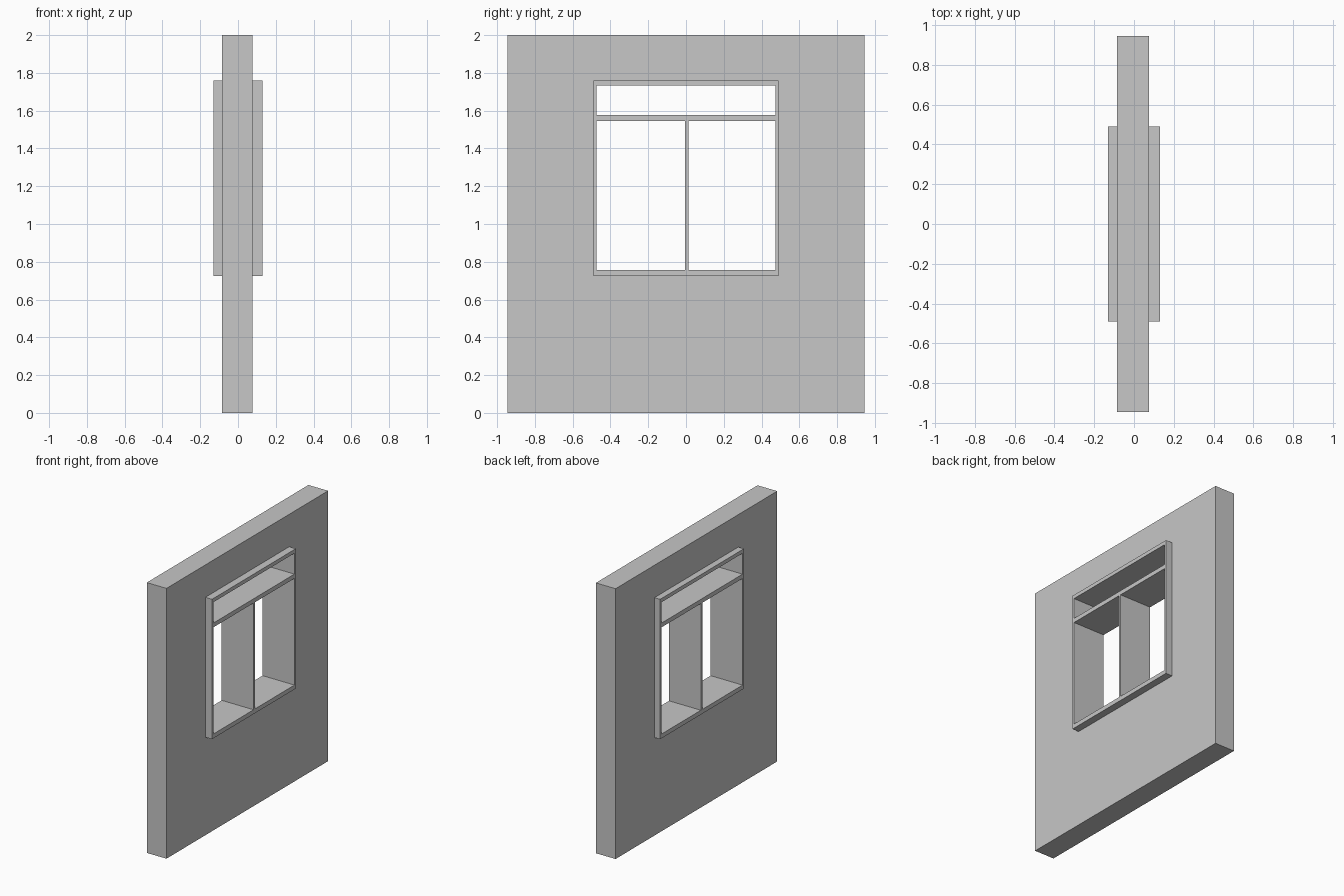
import bpy
import bmesh
from mathutils import Vector

cube = bpy.data.objects.get("Cube")
if cube:
    bpy.data.objects.remove(cube, do_unlink=True)

GREY = (0.57, 0.57, 0.57, 1)
grey = bpy.data.materials.new("light_grey")
grey.use_nodes = True
grey.diffuse_color = GREY
grey.node_tree.nodes["Principled BSDF"].inputs["Base Color"].default_value = GREY


def pierced_panel(name, x_back, x_front, ys, zs, holes):
    """Panel laid out on y and z cut lines; hole cells (column, row) stay open."""
    bm = bmesh.new()
    for col in range(len(ys) - 1):
        for row in range(len(zs) - 1):
            if (col, row) in holes:
                continue
            corners = [(col, row), (col + 1, row), (col + 1, row + 1), (col, row + 1)]
            bm.faces.new([bm.verts.new((x_back, ys[c], zs[r])) for c, r in corners])
    bmesh.ops.remove_doubles(bm, verts=bm.verts[:], dist=0.0005)
    # Give the sheet its thickness
    sheet = bmesh.ops.extrude_face_region(bm, geom=bm.faces[:], use_keep_orig=True)
    moved = [v for v in sheet["geom"] if isinstance(v, bmesh.types.BMVert)]
    bmesh.ops.translate(bm, verts=moved, vec=Vector((x_front - x_back, 0, 0)))
    bmesh.ops.recalc_face_normals(bm, faces=bm.faces[:])
    mesh = bpy.data.meshes.new(name)
    bm.to_mesh(mesh)
    bm.free()
    mesh.materials.append(grey)
    obj = bpy.data.objects.new(name, mesh)
    bpy.context.collection.objects.link(obj)
    return obj


# Outline of the window shared by wall opening and frame
half_width, sill, head = 0.49, 0.725, 1.76

# Wall slab with one rectangular opening
pierced_panel("wall", -0.085, 0.076,
              [-0.945, -half_width, half_width, 0.945],
              [0, sill, head, 2],
              {(1, 1)})

# Window frame: two tall lights below a full-width transom light
pierced_panel("window_frame", -0.131, 0.13,
              [-half_width, -0.474, -0.004, 0.013, 0.474, half_width],
              [sill, 0.757, 1.546, 1.578, 1.732, head],
              {(1, 1), (3, 1), (1, 3), (2, 3), (3, 3)})
